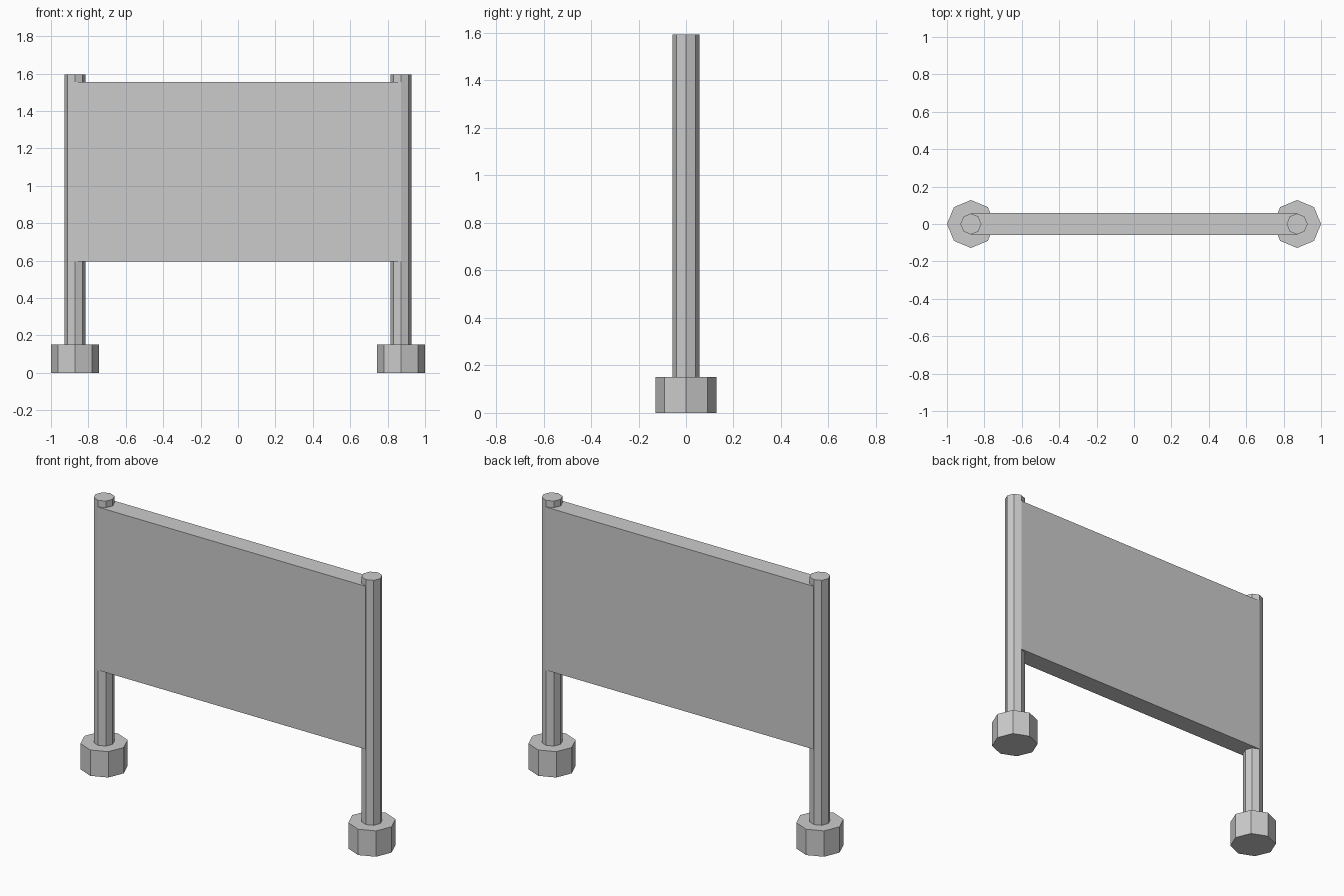
import bpy

if "Cube" in bpy.data.objects:
    bpy.data.objects.remove(bpy.data.objects["Cube"])

POST_X = 0.872


def octagon(name, x, radius, z0, z1):
    """Eight-sided upright prism with a corner on the x axis."""
    bpy.ops.mesh.primitive_cylinder_add(vertices=8, radius=radius, depth=z1 - z0,
                                        location=(x, 0, (z0 + z1) / 2))
    bpy.context.object.name = name


# Feet and posts on both sides
for side, sx in (("left", -1), ("right", 1)):
    octagon(side + "_foot", sx * POST_X, 0.128, 0.0, 0.152)
    octagon(side + "_post", sx * POST_X, 0.056, 0.152, 1.594)

# Board spanning between the post centres
bpy.ops.mesh.primitive_cube_add(size=1, location=(0, 0, 1.075))
board = bpy.context.object
board.name = "board"
board.scale = (2 * POST_X, 0.115, 0.96)
bpy.ops.object.transform_apply(location=False, rotation=False, scale=True)
